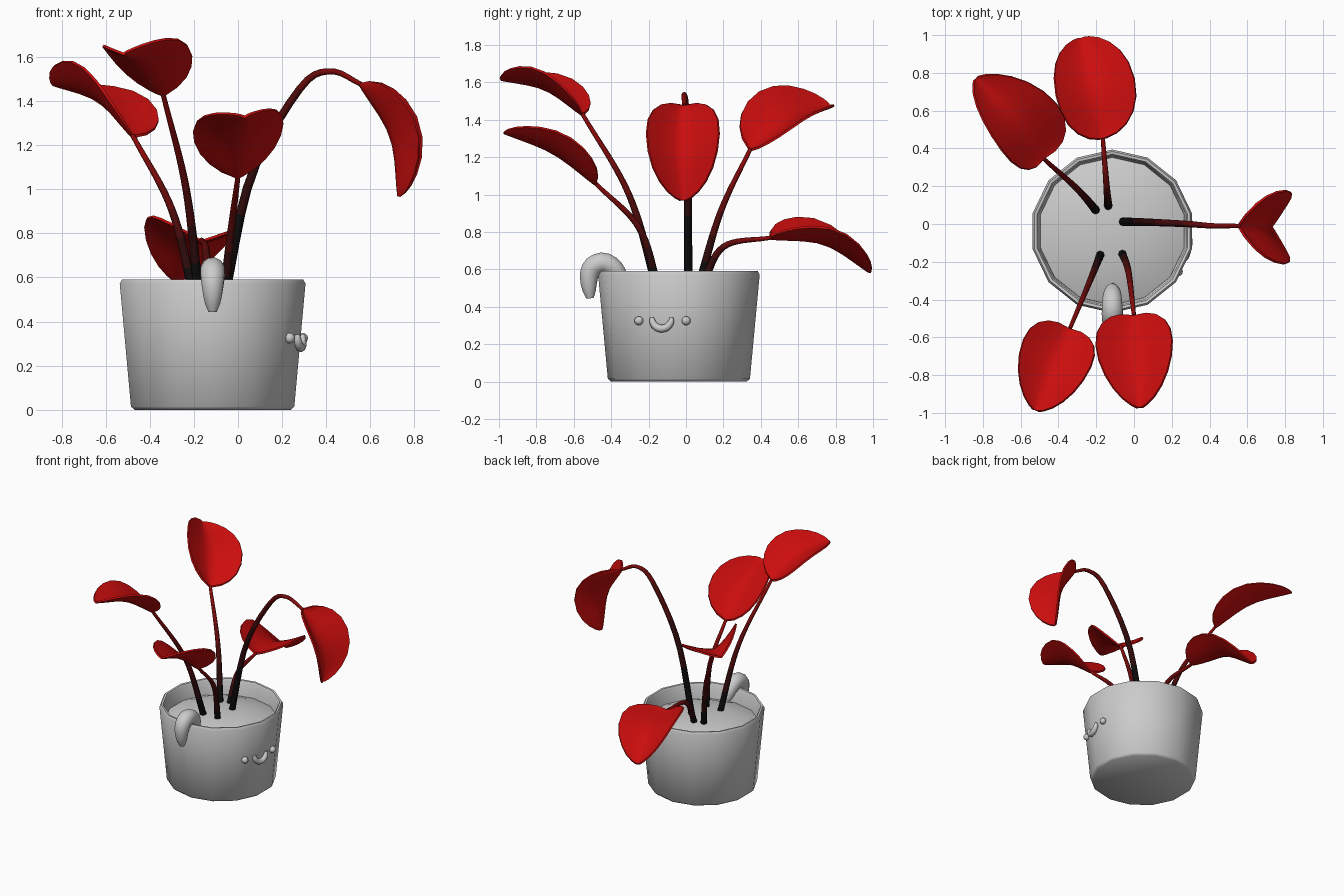
import bpy, bmesh, math
from mathutils import Vector

if "Cube" in bpy.data.objects:
    bpy.data.objects.remove(bpy.data.objects["Cube"])

CX, CY = -0.115, -0.038          # pot axis
SIDES = 14
UP = Vector((0, 0, 1))


def finish(bm, name, mats=(), angle=45):
    bmesh.ops.recalc_face_normals(bm, faces=bm.faces[:])
    me = bpy.data.meshes.new(name)
    bm.to_mesh(me)
    bm.free()
    for m in mats:
        me.materials.append(m)
    me.shade_smooth()
    me.set_sharp_from_angle(angle=math.radians(angle))
    ob = bpy.data.objects.new(name, me)
    bpy.context.collection.objects.link(ob)
    return ob


def material(name, rgb):
    m = bpy.data.materials.new(name)
    m.diffuse_color = (*rgb, 1)
    m.use_nodes = True
    m.node_tree.nodes["Principled BSDF"].inputs["Base Color"].default_value = m.diffuse_color
    return m


def steps(n):
    return [i / n for i in range(n + 1)]


def spline(pts, ts):
    """Catmull-Rom through pts, sampled at each t in 0..1."""
    p = [Vector(q) for q in pts]
    p = [2 * p[0] - p[1]] + p + [2 * p[-1] - p[-2]]
    n = len(p) - 3
    out = []
    for t in ts:
        i = min(int(t * n), n - 1)
        f = t * n - i
        a, b, c, d = p[i:i + 4]
        out.append(0.5 * (2 * b + (c - a) * f + (2 * a - 5 * b + 4 * c - d) * f * f
                          + (3 * b - a - 3 * c + d) * f ** 3))
    return out


def tangents(path):
    n = len(path)
    return [(path[min(i + 1, n - 1)] - path[max(i - 1, 0)]).normalized() for i in range(n)]


def lathe(name, profile):
    bm = bmesh.new()
    rings = []
    for r, z in profile:
        if r == 0:
            rings.append([bm.verts.new((CX, CY, z))] * SIDES)
            continue
        rings.append([bm.verts.new((CX + r * math.cos(a), CY + r * math.sin(a), z))
                      for a in (math.pi / 2 + math.tau * k / SIDES for k in range(SIDES))])
    for r0, r1 in zip(rings, rings[1:]):
        for k in range(SIDES):
            j = (k + 1) % SIDES
            bm.faces.new(list(dict.fromkeys((r0[k], r0[j], r1[j], r1[k]))))
    return finish(bm, name)


def tube(name, path, radii, sides=8, mats=()):
    bm = bmesh.new()
    tans = tangents(path)
    side = tans[0].orthogonal().normalized()
    rings = []
    for i, (p, t, r) in enumerate(zip(path, tans, radii)):
        if i:
            side = tans[i - 1].rotation_difference(t) @ side
        up = t.cross(side)
        rings.append([bm.verts.new(p + r * (math.cos(a) * side + math.sin(a) * up))
                      for a in (math.tau * k / sides for k in range(sides))])
    for i in range(len(rings) - 1):
        for k in range(sides):
            j = (k + 1) % sides
            f = bm.faces.new((rings[i][k], rings[i][j], rings[i + 1][j], rings[i + 1][k]))
            f.material_index = i * len(mats) // (len(rings) - 1)
    bm.faces.new(rings[0])
    bm.faces.new(rings[-1]).material_index = max(len(mats) - 1, 0)
    return finish(bm, name, mats, 60)


def round_ends(radius, ts, power):
    return [radius * math.sin(math.pi * (.03 + .955 * t)) ** power for t in ts]


def leaf(name, base, tip, bulge, width, lift, tilt, mat):
    """Cupped blade: arched midrib, rounded outline, edges raised along the normal."""
    base, tip = Vector(base), Vector(tip)
    d = tip - base
    lat = (d.cross(UP).normalized() + tilt * UP).normalized()
    middle = (base + tip) / 2 + bulge * lat.cross(d).normalized()
    ts = [(1 - math.cos(math.pi * t)) / 2 for t in steps(11)]
    mid = spline([base, middle, tip], ts)
    bm = bmesh.new()
    rows = []
    for p, tan, t in zip(mid, tangents(mid), ts):
        nor = lat.cross(tan).normalized()
        w = width * max(.06, math.sin(math.pi * min(t, .999) ** .8) ** .55)
        rows.append([bm.verts.new(p + lat * w * u + nor * lift * w * abs(u) ** 1.4)
                     for u in (i / 4 for i in range(-4, 5))])
    for a, b in zip(rows, rows[1:]):
        for k in range(len(a) - 1):
            bm.faces.new((a[k], a[k + 1], b[k + 1], b[k]))
    bmesh.ops.recalc_face_normals(bm, faces=bm.faces[:])
    bmesh.ops.solidify(bm, geom=bm.faces[:], thickness=0.012)
    return finish(bm, name, [mat], 50)


# pot and soil
lathe("pot", [(0, 0), (.363, 0), (.38, .015), (.432, .572), (.422, .59),
              (.408, .588), (.4, .575), (.386, .42), (0, .42)])
lathe("soil", [(.392, .44), (.39, .475), (.3, .51), (.16, .535), (0, .543)])

# curled hook over the rim
ts = steps(14)
curl = [(-.335, .53), (-.375, .597), (-.44, .635), (-.5, .61), (-.52, .545), (-.513, .445)]
tube("rim_hook", spline([(-.115, y, z) for y, z in curl], ts), round_ends(.057, ts, .35), 12)


# face on the pot wall
def on_wall(side, z, r=.41):
    a = math.radians(-13) + side / r
    return Vector((CX + r * math.cos(a), CY + r * math.sin(a), z))


for label, s in (("left", -.132), ("right", .132)):
    bm = bmesh.new()
    bmesh.ops.create_uvsphere(bm, u_segments=12, v_segments=8, radius=.024)
    bmesh.ops.translate(bm, verts=bm.verts[:], vec=on_wall(s, .325))
    finish(bm, label + "_eye")
ts = steps(12)
arc = [math.radians(175 + 190 * t) for t in ts]
tube("mouth", [on_wall(.054 * math.cos(a), .337 + .054 * math.sin(a)) for a in arc],
     round_ends(.021, ts, .25), 10)

# stems fade from black to dark red
red = material("leaf_red", (.6, .004, .004))
fade = [material(f"stem_{i}", (.004 + .25 * (i / 5) ** 1.5, .003, .003)) for i in range(6)]


def plant(name, stem, tip, bulge, width, lift, tilt=0):
    ts = steps(18)
    tube(name + "_stem", spline(stem, ts), [.023 - .012 * t for t in ts], 8, fade)
    leaf(name + "_leaf", stem[-1], tip, bulge, width, lift, tilt, red)


plant("arching", [(-.065, .012, .5), (.06, .01, 1.06), (.28, 0, 1.455), (.42, -.01, 1.535),
                  (.56, -.01, 1.475)], (.735, -.015, .97), .055, .19, .7)
plant("low_back", [(-.135, .08, .5), (-.145, .2, .72), (-.165, .455, .77)],
      (-.28, .985, .59), .065, .21, .48, -.12)
plant("high_back", [(-.195, .065, .5), (-.3, .185, .907), (-.478, .345, 1.245)],
      (-.835, .77, 1.48), .05, .2, .55, -.38)
plant("high_front", [(-.175, -.155, .5), (-.235, -.305, 1), (-.34, -.555, 1.433)],
      (-.52, -.985, 1.62), .045, .19, .5, -.1)
plant("low_front", [(-.065, -.15, .5), (-.03, -.25, .82), (0, -.484, 1.06)],
      (.03, -.97, 1.335), .035, .2, .48, -.08)
